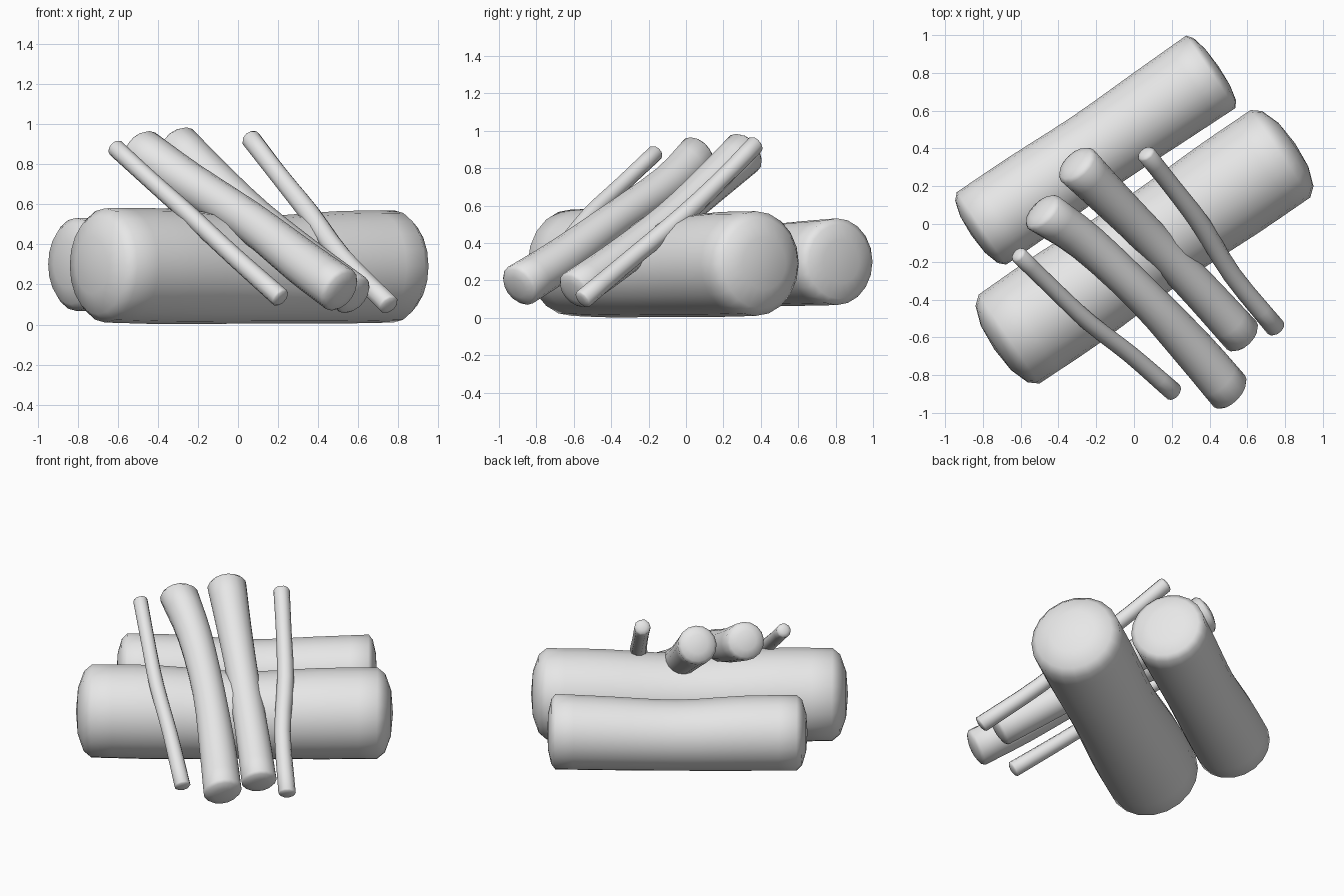
import bpy, bmesh
from math import cos, sin, pi
from mathutils import Vector

if "Cube" in bpy.data.objects:
    bpy.data.objects.remove(bpy.data.objects["Cube"], do_unlink=True)

wood = bpy.data.materials.new("plain_grey")
wood.use_nodes = True
wood.diffuse_color = (0.8, 0.8, 0.8, 1)
wood.node_tree.nodes["Principled BSDF"].inputs["Base Color"].default_value = (0.8, 0.8, 0.8, 1)


def smooth_path(points, steps=3):
    """Catmull-Rom through (x, y, z, radius) points."""
    p = [Vector(q) for q in points]
    p = [2 * p[0] - p[1]] + p + [2 * p[-1] - p[-2]]
    out = []
    for a, b, c, d in zip(p, p[1:], p[2:], p[3:]):
        for i in range(steps):
            t = i / steps
            out.append(b + (c - a) * t / 2 + (2 * a - 5 * b + 4 * c - d) * t * t / 2
                       + (3 * b - a - 3 * c + d) * t ** 3 / 2)
    return out + [p[-2]]


def make_log(name, points, domes, sides=16):
    """Tube along a path, closed by a shallow dome at each end."""
    path = smooth_path(points)
    axis = [v.to_3d() for v in path]
    start = (axis[0] - axis[1]).normalized()
    end = (axis[-1] - axis[-2]).normalized()
    cap = [(0.86, 0.5), (0.5, 0.88)]  # radius share, dome height share
    rings = [(c, v[3]) for c, v in zip(axis, path)]
    rings = [(axis[0] + start * domes[0] * h, path[0][3] * s) for s, h in reversed(cap)] + rings
    rings += [(axis[-1] + end * domes[1] * h, path[-1][3] * s) for s, h in cap]

    # one frame for the whole log keeps the rings aligned
    along = (axis[-1] - axis[0]).normalized()
    side = along.cross(Vector((0, 0, 1))).normalized()
    up = side.cross(along)
    bm = bmesh.new()
    loops = [[bm.verts.new(c + (side * cos(2 * pi * k / sides) + up * sin(2 * pi * k / sides)) * r)
              for k in range(sides)] for c, r in rings]
    tips = [bm.verts.new(axis[0] + start * domes[0]), bm.verts.new(axis[-1] + end * domes[1])]
    for a, b in zip(loops, loops[1:]):
        for k in range(sides):
            n = (k + 1) % sides
            bm.faces.new((a[k], a[n], b[n], b[k]))
    for loop, tip in zip((loops[0], loops[-1]), tips):
        for k in range(sides):
            bm.faces.new((loop[k], loop[(k + 1) % sides], tip))
    bmesh.ops.recalc_face_normals(bm, faces=bm.faces)
    mesh = bpy.data.meshes.new(name)
    bm.to_mesh(mesh)
    bm.free()
    mesh.materials.append(wood)
    obj = bpy.data.objects.new(name, mesh)
    bpy.context.collection.objects.link(obj)
    bpy.ops.object.select_all(action='DESELECT')
    obj.select_set(True)
    bpy.context.view_layer.objects.active = obj
    bpy.ops.object.shade_smooth_by_angle(angle=1.05)


def lying(offset, stations):
    """Points of a log on the ground: (distance along, z, radius)."""
    d, n = Vector((0.826, 0.564)), Vector((-0.564, 0.826))
    return [(*(d * a + n * offset), z, r) for a, z, r in stations]


# Two thick logs on the ground, slightly waisted
make_log("front_thick_log", lying(-0.13, [
    (-0.89, 0.295, 0.285), (-0.5, 0.29, 0.288), (0, 0.273, 0.268),
    (0.5, 0.285, 0.28), (0.85, 0.29, 0.28)]), (0.095, 0.095), 20)
make_log("back_thick_log", lying(0.436, [
    (-0.68, 0.3, 0.232), (-0.35, 0.295, 0.23), (0.05, 0.28, 0.218),
    (0.45, 0.29, 0.226), (0.79, 0.3, 0.232)]), (0.065, 0.05), 20)

# Two medium logs leaning across the front log
make_log("leaning_log_right", [
    (-0.48, 0.06, 0.86, 0.118), (-0.25, -0.1, 0.71, 0.105), (0.05, -0.38, 0.52, 0.1),
    (0.32, -0.67, 0.31, 0.113), (0.505, -0.885, 0.175, 0.118)], (0.04, 0.035))
make_log("leaning_log_left", [
    (-0.3, 0.31, 0.88, 0.12), (-0.12, 0.13, 0.715, 0.107), (0.1, -0.09, 0.52, 0.098),
    (0.36, -0.36, 0.31, 0.103), (0.57, -0.59, 0.15, 0.108)], (0.04, 0.03))

# Two thin sticks on the outer sides
make_log("thin_stick_right", [
    (-0.61, -0.165, 0.88, 0.045), (-0.43, -0.34, 0.715, 0.044), (-0.24, -0.52, 0.545, 0.046),
    (-0.02, -0.69, 0.34, 0.047), (0.21, -0.89, 0.135, 0.05)], (0.02, 0.015), 10)
make_log("thin_stick_left", [
    (0.065, 0.37, 0.925, 0.05), (0.2, 0.2, 0.75, 0.048), (0.36, -0.01, 0.55, 0.052),
    (0.52, -0.27, 0.335, 0.05), (0.75, -0.55, 0.1, 0.053)], (0.02, 0.015), 10)
